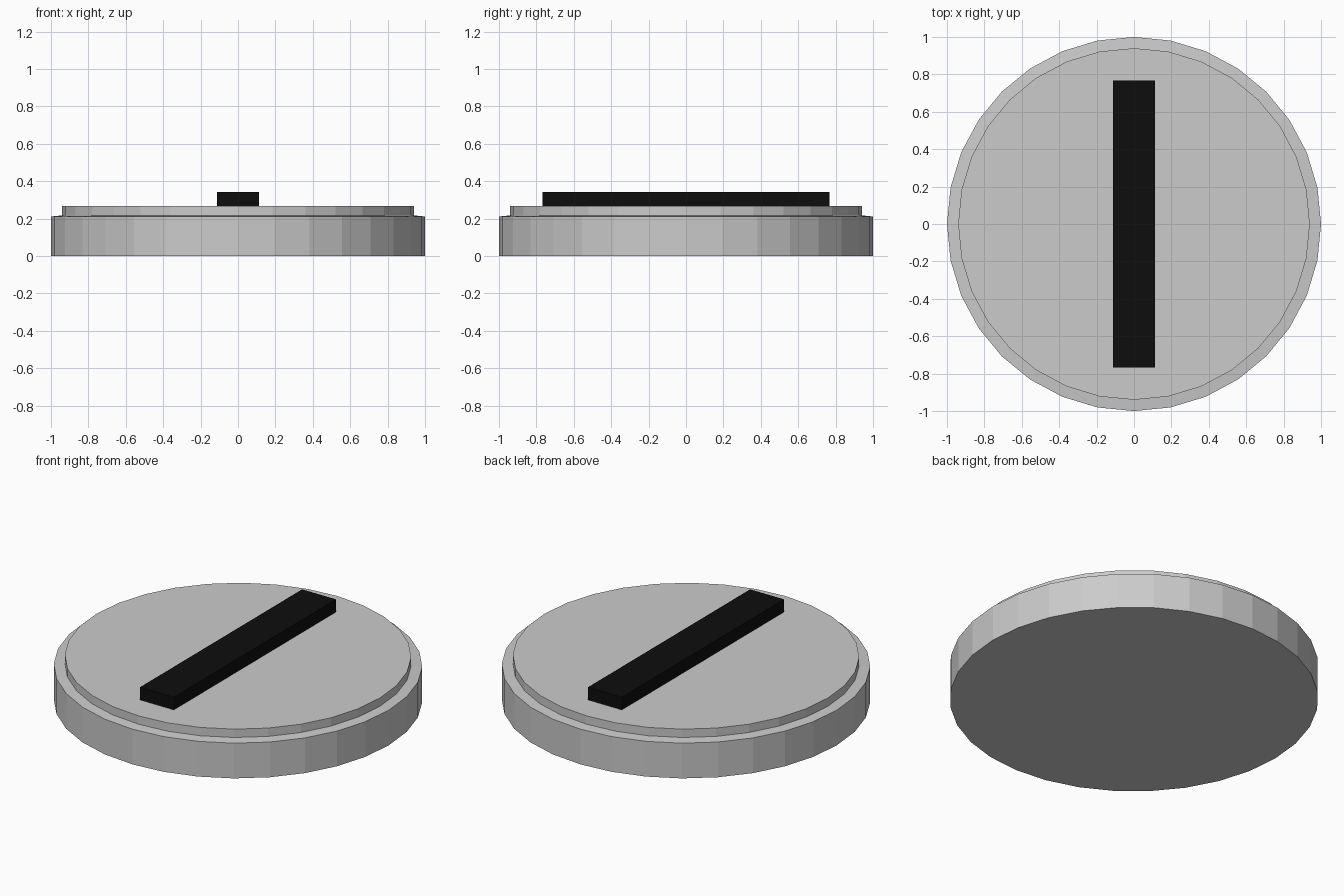
import bpy, bmesh, math

if "Cube" in bpy.data.objects:
    bpy.data.objects.remove(bpy.data.objects["Cube"])

SIDES = 32


def lathe(name, profile):
    """Closed flat-faced turned solid from (radius, z) points, bottom to top."""
    bm = bmesh.new()
    rings = []
    for r, z in profile:
        rings.append([bm.verts.new((r * math.cos(2 * math.pi * i / SIDES),
                                    r * math.sin(2 * math.pi * i / SIDES), z))
                      for i in range(SIDES)])
    for low, high in zip(rings, rings[1:]):
        for i in range(SIDES):
            j = (i + 1) % SIDES
            bm.faces.new((low[i], low[j], high[j], high[i]))
    bm.faces.new(rings[0][::-1])
    bm.faces.new(rings[-1])
    return finish(name, bm)


def finish(name, bm):
    mesh = bpy.data.meshes.new(name)
    bm.to_mesh(mesh)
    bm.free()
    obj = bpy.data.objects.new(name, mesh)
    bpy.context.collection.objects.link(obj)
    return obj


# Round body: outer wall, gently sloped rim, raised top disc
lathe("round_body", [(1.0, 0.0), (1.0, 0.211), (0.94, 0.217), (0.94, 0.267)])

# Black bar across the top
bm = bmesh.new()
bmesh.ops.create_cube(bm, size=1.0)
bmesh.ops.scale(bm, vec=(0.224, 1.534, 0.077), verts=bm.verts)
bmesh.ops.translate(bm, vec=(0, 0, 0.3045), verts=bm.verts)
bar = finish("top_bar", bm)
black = bpy.data.materials.new("black")
black.diffuse_color = (0.004, 0.004, 0.004, 1)
black.use_nodes = True
black.node_tree.nodes["Principled BSDF"].inputs["Base Color"].default_value = black.diffuse_color
bar.data.materials.append(black)
